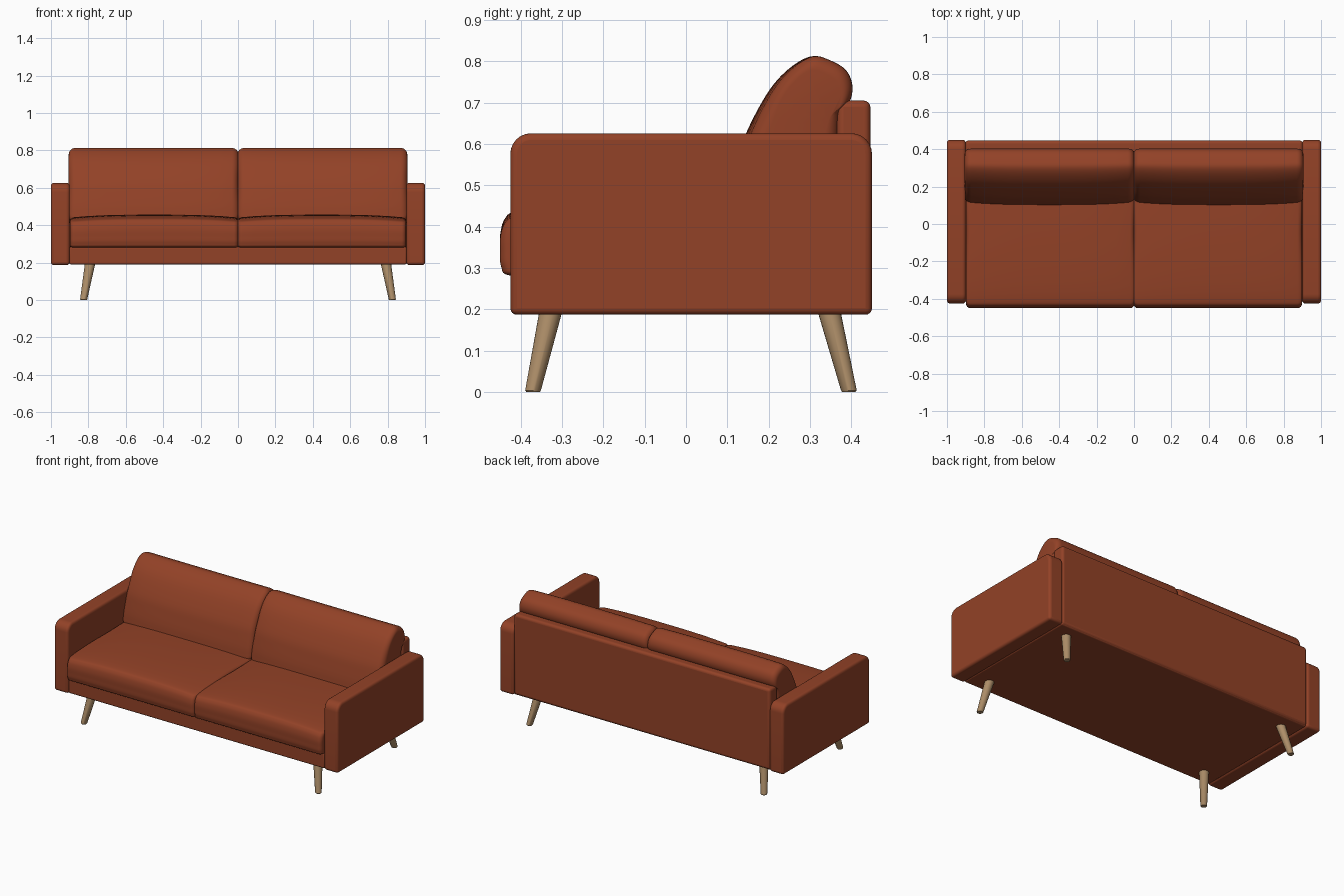
import bpy, bmesh, math
from mathutils import Vector

cube = bpy.data.objects.get("Cube")
if cube:
    bpy.data.objects.remove(cube, do_unlink=True)


def material(name, color):
    m = bpy.data.materials.new(name)
    m.use_nodes = True
    m.diffuse_color = color
    bsdf = m.node_tree.nodes["Principled BSDF"]
    bsdf.inputs["Base Color"].default_value = color
    bsdf.inputs["Roughness"].default_value = 0.7
    return m


LEATHER = material("rust leather", (0.29, 0.054, 0.02, 1))
WOOD = material("pale wood", (0.42, 0.27, 0.14, 1))


def finish(bm, name, mat, bevel=0, angle=40):
    bmesh.ops.recalc_face_normals(bm, faces=bm.faces[:])
    mesh = bpy.data.meshes.new(name)
    bm.to_mesh(mesh)
    bm.free()
    mesh.materials.append(mat)
    ob = bpy.data.objects.new(name, mesh)
    bpy.context.collection.objects.link(ob)
    bpy.ops.object.select_all(action="DESELECT")
    bpy.context.view_layer.objects.active = ob
    ob.select_set(True)
    bpy.ops.object.shade_smooth_by_angle(angle=math.radians(angle))
    if bevel:
        mod = ob.modifiers.new("Soft edges", "BEVEL")
        mod.width = bevel
        mod.segments = 4
        mod.limit_method = "ANGLE"
        mod.angle_limit = math.radians(40)
    return ob


def box(name, low, high, bevel, corner=0):
    """Soft-edged block; corner rounds the two upper edges running along x."""
    bm = bmesh.new()
    bmesh.ops.create_cube(bm, size=1)
    low, high = Vector(low), Vector(high)
    for v in bm.verts:
        v.co = Vector(a + (b - a) * (c + 0.5) for a, b, c in zip(low, high, v.co))
    if corner:
        top = [e for e in bm.edges if all(v.co.z > high.z - 0.001 for v in e.verts)
               and abs(e.verts[0].co.y - e.verts[1].co.y) < 0.001]
        bmesh.ops.bevel(bm, geom=top, offset=corner, segments=6, profile=0.5,
                        affect="EDGES")
    return finish(bm, name, LEATHER, bevel)


def smooth_loop(points, steps=5):
    """Closed Catmull-Rom curve through 2D points."""
    pts, out = [Vector(p) for p in points], []
    n = len(pts)
    for i in range(n):
        a, b, c, d = (pts[(i + k) % n] for k in (-1, 0, 1, 2))
        for s in range(steps):
            t = s / steps
            out.append(0.5 * (2 * b + (c - a) * t + (2 * a - 5 * b + 4 * c - d) * t * t
                              + (3 * b - a - 3 * c + d) * t ** 3))
    return out


def cushion(name, profile, x0, x1, radius, sag_front=0, sag_top=0):
    """Loft a y-z profile along x with rounded ends and sagging sides."""
    loop = smooth_loop(profile)
    ys, zs = [p.x for p in loop], [p.y for p in loop]
    mid = Vector(((min(ys) + max(ys)) / 2, (min(zs) + max(zs)) / 2))
    ends = [radius * (1 - math.cos(math.pi / 2 * i / 6)) for i in range(7)]
    inner = [radius + (x1 - x0 - 2 * radius) * i / 12 for i in range(1, 12)]
    offsets = ends + inner + [x1 - x0 - d for d in reversed(ends)]
    bm, rings = bmesh.new(), []
    for d in offsets:
        u = abs(2 * d / (x1 - x0) - 1) ** 3
        edge = min(d, x1 - x0 - d, radius)
        inset = radius - math.sqrt(max(0, radius ** 2 - (radius - edge) ** 2))
        ring = []
        for p in loop:
            arm = p - mid
            q = mid + arm * (1 - inset / arm.length)
            y = q.x + sag_front * u * (max(ys) - p.x) / (max(ys) - min(ys))
            z = q.y - sag_top * u * (p.y - min(zs)) / (max(zs) - min(zs))
            ring.append(bm.verts.new((x0 + d, y, z)))
        rings.append(ring)
    n = len(loop)
    for a, b in zip(rings, rings[1:]):
        for i in range(n):
            bm.faces.new((a[i], a[(i + 1) % n], b[(i + 1) % n], b[i]))
    bm.faces.new(rings[0])
    bm.faces.new(rings[-1])
    return finish(bm, name, LEATHER, angle=60)


def leg(name, top, bottom, r_top=0.028, r_bottom=0.019, sides=24):
    """Tapered splayed peg with level ends."""
    bm, rings = bmesh.new(), []
    low = Vector(bottom)
    for centre, r in ((low, r_bottom - 0.003), (low + Vector((0, 0, 0.004)), r_bottom),
                      (Vector(top), r_top)):
        rings.append([bm.verts.new((centre.x + r * math.cos(t), centre.y + r * math.sin(t),
                                    centre.z))
                      for t in (math.tau * i / sides for i in range(sides))])
    for a, b in zip(rings, rings[1:]):
        for i in range(sides):
            bm.faces.new((a[i], a[(i + 1) % sides], b[(i + 1) % sides], b[i]))
    bm.faces.new(rings[0])
    bm.faces.new(rings[-1])
    return finish(bm, name, WOOD)


# Frame
box("seat_base", (-0.902, -0.418, 0.19), (0.902, 0.44, 0.285), 0.01)
box("back_frame", (-0.902, 0.365, 0.192), (0.902, 0.446, 0.705), 0.016)

# Cushion cross-sections (y, z)
seat_profile = [(-0.425, 0.282), (-0.447, 0.305), (-0.45, 0.345), (-0.449, 0.385),
                (-0.438, 0.42), (-0.41, 0.437), (-0.3, 0.449), (-0.12, 0.456),
                (0.1, 0.456), (0.3, 0.45), (0.35, 0.43), (0.36, 0.36), (0.35, 0.29),
                (0.3, 0.28), (0, 0.28), (-0.3, 0.28)]
back_profile = [(0.11, 0.42), (0.105, 0.47), (0.125, 0.56), (0.148, 0.632), (0.2, 0.728),
                (0.25, 0.783), (0.302, 0.812), (0.345, 0.803), (0.385, 0.78),
                (0.402, 0.745), (0.398, 0.708), (0.375, 0.68), (0.365, 0.6),
                (0.355, 0.45), (0.33, 0.4), (0.2, 0.4)]

# Mirrored parts
for side, s in (("left", 1), ("right", -1)):
    xa, xb = sorted((s * 0.9, s * 1.0))
    box(side + "_arm", (xa, -0.425, 0.187), (xb, 0.45, 0.626), 0.016, corner=0.05)
    xa, xb = sorted((s * -0.002, s * 0.898))
    cushion(side + "_seat_cushion", seat_profile, xa, xb, 0.024, sag_top=0.016)
    xa, xb = sorted((s * -0.002, s * 0.905))
    cushion(side + "_back_cushion", back_profile, xa, xb, 0.035, sag_front=0.018)
    leg("front_" + side + "_leg", (s * 0.79, -0.326, 0.2), (s * 0.825, -0.37, 0))
    leg("back_" + side + "_leg", (s * 0.79, 0.345, 0.2), (s * 0.825, 0.394, 0))
